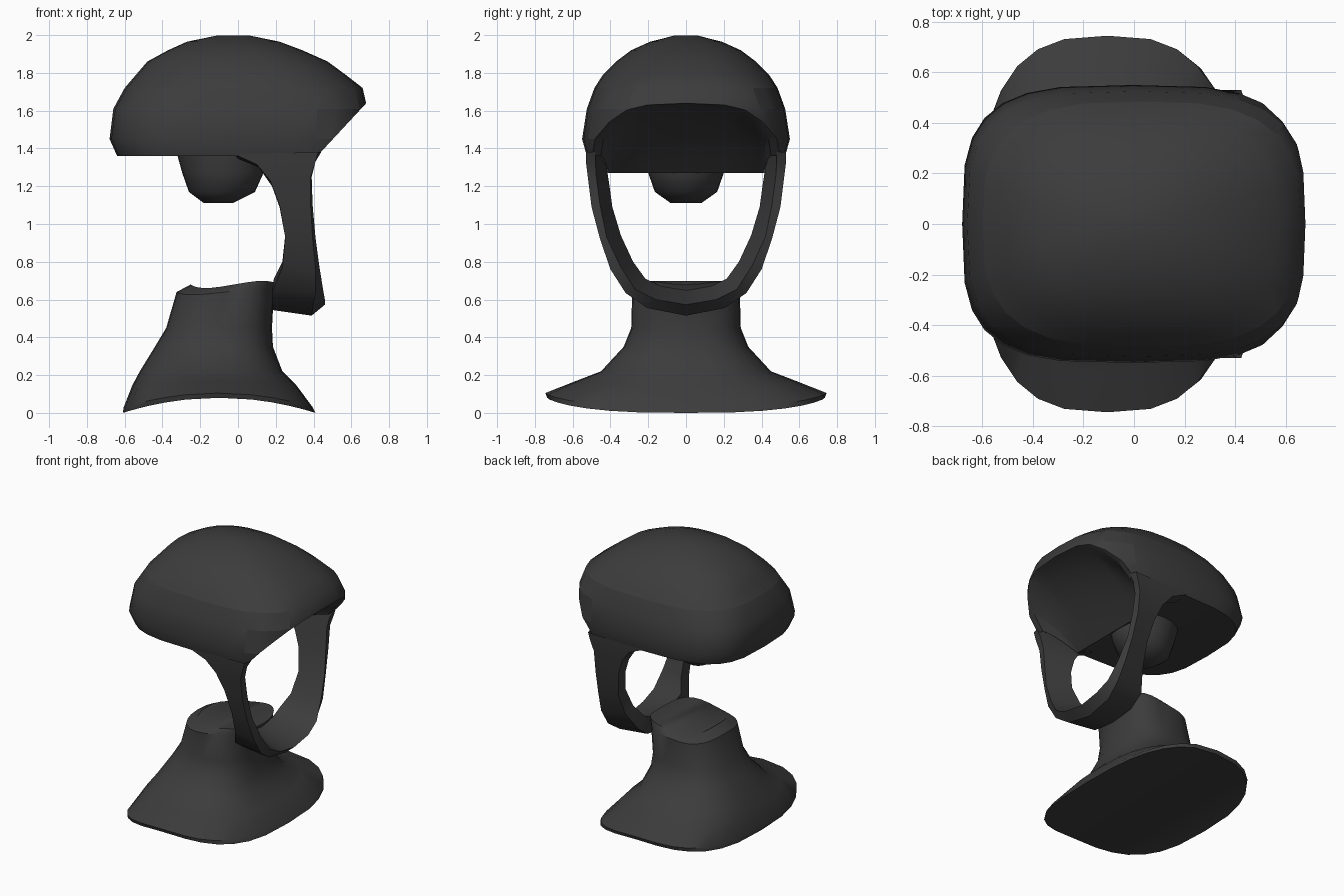
import bpy, bmesh
from math import sin, cos, pi
from mathutils import Vector

if "Cube" in bpy.data.objects:
    bpy.data.objects.remove(bpy.data.objects["Cube"])

N = 28
mat = bpy.data.materials.new("dark_plastic")
mat.diffuse_color = (0.045, 0.045, 0.045, 1)
mat.use_nodes = True
mat.node_tree.nodes["Principled BSDF"].inputs["Base Color"].default_value = mat.diffuse_color


def finish(name, bm, angle=0.7):
    bmesh.ops.remove_doubles(bm, verts=bm.verts, dist=0.0005)
    bmesh.ops.recalc_face_normals(bm, faces=bm.faces)
    me = bpy.data.meshes.new(name)
    bm.to_mesh(me)
    bm.free()
    ob = bpy.data.objects.new(name, me)
    bpy.context.collection.objects.link(ob)
    me.materials.append(mat)
    bpy.ops.object.select_all(action='DESELECT')
    ob.select_set(True)
    bpy.context.view_layer.objects.active = ob
    bpy.ops.object.shade_smooth_by_angle(angle=angle)
    return ob


def spow(v, e):
    return (abs(v) ** e) * (1 if v >= 0 else -1)


def section(bm, x0, x1, b, z, n=2.5, arch=0.0, lift=0.0):
    """Superellipse ring; arch raises mid-length, lift raises the front sides."""
    ring = []
    for i in range(N):
        a = 2 * pi * i / N
        u, v = spow(cos(a), 2 / n), spow(sin(a), 2 / n)
        ring.append(bm.verts.new(((x0 + x1) / 2 + u * (x1 - x0) / 2, v * b,
                                  z + arch * (1 - u * u) + lift * u * v * v)))
    return ring


def bridge(bm, a, b, closed=True):
    m = len(a)
    for i in range(m if closed else m - 1):
        j = (i + 1) % m
        bm.faces.new((a[i], a[j], b[j], b[i]))


def cap(bm, r, first=0):
    """Close a ring with strips running across y."""
    h = N // 2
    for i in range(first, h):
        q = [r[i], r[i + 1], r[(N - i - 1) % N], r[(N - i) % N]]
        bm.faces.new(list(dict.fromkeys(q)))


def loft(bm, rows):
    rings = [section(bm, *r) for r in rows]
    for a, b in zip(rings, rings[1:]):
        bridge(bm, a, b)
    return rings


# Shoulder base and neck
bm = bmesh.new()
rings = loft(bm, [
    (-0.61, 0.41, 0.735, 0.0, 2.8, 0.08),
    (-0.605, 0.395, 0.745, 0.03, 2.8, 0.075),
    (-0.56, 0.31, 0.58, 0.145, 2.6, 0.025),
    (-0.52, 0.235, 0.45, 0.22, 2.5),
    (-0.44, 0.185, 0.33, 0.35, 2.5),
    (-0.38, 0.18, 0.29, 0.45, 2.5),
    (-0.325, 0.19, 0.285, 0.64, 2.6, 0, 0.03),
    (-0.25, 0.21, 0.25, 0.68, 2.6, 0, 0.04)])
cap(bm, rings[0])
cap(bm, rings[-1])
finish("neck_base", bm)

# Helmet dome, cut by the sloping brow plane
bm = bmesh.new()
rings = loft(bm, [
    (-0.64, 0.67, 0.525, 1.36, 3.5),
    (-0.68, 0.67, 0.55, 1.45, 3.5),
    (-0.66, 0.685, 0.525, 1.61, 3.3),
    (-0.60, 0.66, 0.485, 1.72, 3.0),
    (-0.54, 0.57, 0.44, 1.79, 2.7),
    (-0.48, 0.475, 0.37, 1.86, 2.5),
    (-0.37, 0.34, 0.29, 1.92, 2.4),
    (-0.27, 0.22, 0.19, 1.965, 2.3),
    (-0.11, 0.06, 0.06, 1.998, 2.2)])
cap(bm, rings[-1])

# Underside, ending in a lip that drops to the forehead panel
first = next(i for i, v in enumerate(rings[0]) if v.co.x < 0.08)
cap(bm, rings[0], first)
p, q = rings[0][first], rings[0][N - first]
lip = [bm.verts.new((0.15, s * 0.45, 1.27)) for s in (1, -1)]
bm.faces.new((p, q, lip[1], lip[0]))
res = bmesh.ops.bisect_plane(bm, geom=bm.verts[:] + bm.edges[:] + bm.faces[:],
                             plane_co=(0.67, 0, 1.63), plane_no=(0.28, 0, -0.26),
                             clear_outer=True)
rim = sorted((g for g in res["geom_cut"] if isinstance(g, bmesh.types.BMVert)),
             key=lambda v: v.co.y)

# Recessed forehead panel swept back from the rim
prev = rim
for t, sy in ((0.02, 0.91), (0.3, 0.88), (0.55, 0.86), (0.8, 0.84), (1.0, 0.82)):
    row = []
    for v in rim:
        x, y, z = v.co
        row.append(bm.verts.new((x + (0.15 - x) * t, y * sy, z + (1.27 - z) * t ** 1.5)))
    bridge(bm, prev, row, closed=False)
    prev = row
finish("helmet_dome", bm)

# Face frame: rim, outer front, outer back and inner back corners per station
half = [
    ((.44, .48, 1.38), (.425, .53, 1.38), (-.02, .53, 1.37), (.00, .43, 1.345)),
    ((.41, .48, 1.33), (.41, .53, 1.33), (.10, .52, 1.315), (.11, .42, 1.30)),
    ((.39, .475, 1.25), (.385, .52, 1.25), (.17, .50, 1.23), (.18, .405, 1.20)),
    ((.395, .455, 1.10), (.385, .50, 1.09), (.22, .47, 1.10), (.22, .39, 1.09)),
    ((.41, .42, .93), (.395, .455, .92), (.25, .43, .93), (.25, .345, .94)),
    ((.43, .35, .78), (.41, .40, .76), (.235, .37, .77), (.235, .28, .80)),
    ((.45, .27, .655), (.41, .32, .635), (.18, .29, .64), (.19, .215, .71)),
    ((.46, .16, .60), (.395, .205, .555), (.18, .19, .57), (.19, .13, .67)),
    ((.46, 0, .573), (.39, 0, .515), (.18, 0, .545), (.19, 0, .65))]
bm = bmesh.new()
stations = half + [tuple((x, -y, z) for x, y, z in s) for s in half[-2::-1]]
loops = [[bm.verts.new(p) for p in s] for s in stations]
for a, b in zip(loops, loops[1:]):
    bridge(bm, a, b)
finish("face_frame", bm, 0.6)

# Rounded pad hanging beneath the helmet
bm = bmesh.new()
rings = loft(bm, [
    (-0.32, 0.14, 0.21, 1.36, 2),
    (-0.295, 0.135, 0.2, 1.27, 2),
    (-0.26, 0.09, 0.165, 1.17, 2),
    (-0.18, -0.03, 0.08, 1.11, 2)])
cap(bm, rings[-1])
finish("inner_pad", bm)
